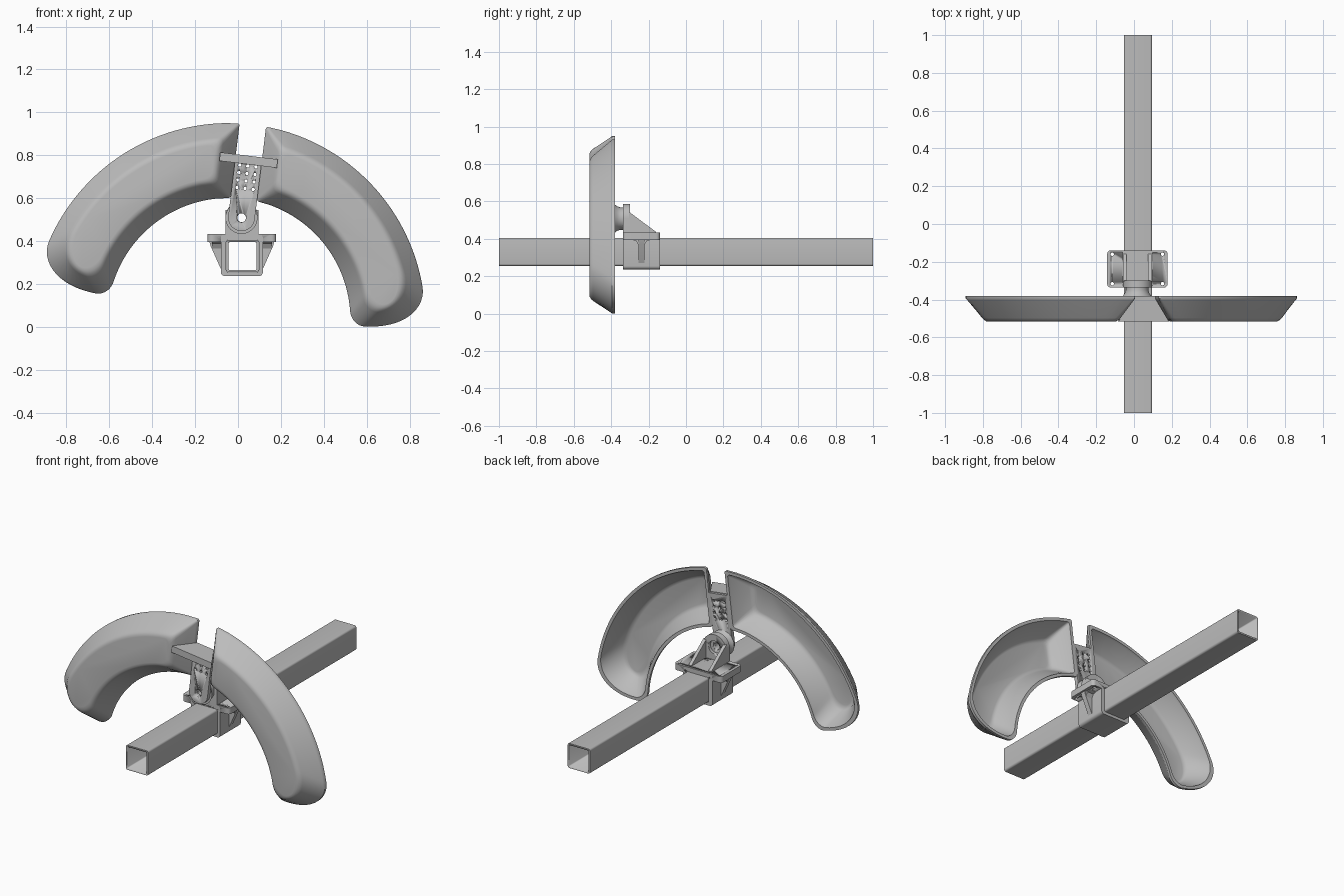
import bpy, bmesh, math
from mathutils import Matrix, Vector

if "Cube" in bpy.data.objects:
    bpy.data.objects.remove(bpy.data.objects["Cube"])

grey = bpy.data.materials.new("grey plastic")
grey.diffuse_color = (0.5, 0.5, 0.5, 1)
grey.use_nodes = True
grey.node_tree.nodes["Principled BSDF"].inputs["Base Color"].default_value = grey.diffuse_color

# Frame of the tilted guard: origin at the wheel centre
TILT = Matrix.Translation((-0.042, 0, 0.035)) @ Matrix.Rotation(math.radians(7), 4, 'Y')
CX, CZ = 0.018, 0.33           # tube centre
PIVOT = 0.477                  # pivot height in the tilted frame


def finish(name, bm, matrix=None, angle=30):
    bmesh.ops.recalc_face_normals(bm, faces=bm.faces)
    me = bpy.data.meshes.new(name)
    bm.to_mesh(me)
    bm.free()
    me.materials.append(grey)
    ob = bpy.data.objects.new(name, me)
    bpy.context.collection.objects.link(ob)
    if matrix:
        ob.matrix_world = matrix
    bpy.ops.object.select_all(action='DESELECT')
    ob.select_set(True)
    bpy.context.view_layer.objects.active = ob
    bpy.ops.object.shade_smooth_by_angle(angle=math.radians(angle))
    return ob


def add_prism(bm, pts, lo, hi, axis):
    def place(p, t):
        return {'X': (t, *p), 'Y': (p[0], t, p[1]), 'Z': (*p, t)}[axis]
    rings = [[bm.verts.new(place(p, t)) for p in pts] for t in (lo, hi)]
    n = len(pts)
    for i in range(n):
        j = (i + 1) % n
        bm.faces.new((rings[0][i], rings[0][j], rings[1][j], rings[1][i]))
    bm.faces.new(rings[0])
    bm.faces.new(rings[1])


def prism(name, pts, lo, hi, axis, matrix=None):
    bm = bmesh.new()
    add_prism(bm, pts, lo, hi, axis)
    return finish(name, bm, matrix)


def round_rect(cx, cy, hx, hy, r, n=5):
    pts = []
    for k, (sx, sy) in enumerate(((1, 1), (-1, 1), (-1, -1), (1, -1))):
        for i in range(n + 1):
            a = math.pi / 2 * (k + i / n)
            pts.append((cx + sx * (hx - r) + r * math.cos(a),
                        cy + sy * (hy - r) + r * math.sin(a)))
    return pts


def circle(cx, cy, r, n=24):
    return [(cx + r * math.cos(2 * math.pi * i / n), cy + r * math.sin(2 * math.pi * i / n))
            for i in range(n)]


def cut(ob, shapes, matrix=None):
    bm = bmesh.new()
    for s in shapes:
        add_prism(bm, *s)
    cutter = finish("cutter", bm, matrix)
    mod = ob.modifiers.new("cut", 'BOOLEAN')
    mod.operation, mod.solver, mod.object = 'DIFFERENCE', 'EXACT', cutter
    bpy.context.view_layer.objects.active = ob
    bpy.ops.object.modifier_move_to_index(modifier="cut", index=0)
    bpy.ops.object.modifier_apply(modifier="cut")
    bpy.data.objects.remove(cutter)


# Outline of one fender, inset by d (right-hand side of the tilted frame)
R_OUT, R_IN, GAP = 0.915, 0.566, 0.062


def outline(d):
    ro, ri, g = R_OUT - d, R_IN + d, GAP + d
    apex, end = 0.632 + d, math.radians(86) - d / 0.66
    def polar(r, a):
        return Vector((r * math.sin(a), r * math.cos(a)))
    def corner(p, a, b):
        rho = 0.012 + 0.3 * d
        a, b = p + (a - p).normalized() * rho, p + (b - p).normalized() * rho
        return [a.lerp(p, t).lerp(p.lerp(b, t), t) for t in (0, .25, .5, .75, 1)]
    fo, fi = math.radians(12.5), math.radians(7)
    co, ci = polar(ro, math.asin(g / ro)), polar(ri, math.asin(g / ri))
    pts = corner(co, ci, polar(ro, math.asin(g / ro) + .1))
    a0 = math.asin(g / ro) + 0.08
    pts += [polar(ro, a0 + (end - fo - a0) * i / 32) for i in range(32)]
    for i in range(14):
        t = math.pi / 2 * i / 14
        pts.append(polar(apex + (ro - apex) * math.cos(t), end - fo + fo * math.sin(t)))
    for i in range(10):
        t = math.pi / 2 * i / 10
        pts.append(polar(apex - (apex - ri) * math.sin(t), end - fi + fi * math.cos(t)))
    a1 = math.asin(g / ri) + 0.11
    pts += [polar(ri, end - fi + (a1 - end + fi) * i / 30) for i in range(31)]
    pts += corner(ci, polar(ri, math.asin(g / ri) + .1), co)
    return pts


# Hollow fender shells: outside from front face to rim, then back down inside
SECTION = [(0.098, -0.517), (0.086, -0.515), (0.075, -0.508), (0.066, -0.497), (0.006, -0.403),
           (0.0, -0.395), (0.0, -0.38), (0.018, -0.38), (0.022, -0.395), (0.078, -0.485),
           (0.088, -0.495), (0.102, -0.499)]
for side, label in ((1, "right_fender"), (-1, "left_fender")):
    bm = bmesh.new()
    rings = [[bm.verts.new((side * p.x, y, p.y)) for p in outline(d)] for d, y in SECTION]
    for a, b in zip(rings, rings[1:]):
        for i in range(len(a)):
            j = (i + 1) % len(a)
            bm.faces.new((a[i], a[j], b[j], b[i]))
    bm.faces.new(rings[0])
    bm.faces.new(rings[-1])
    finish(label, bm, TILT, 40)

# Strap with round lower end, screw holes and pivot hole
low = [(GAP * math.cos(a), PIVOT + GAP * math.sin(a))
       for a in (math.pi + math.pi * i / 20 for i in range(21))]
strap = prism("strap", low + [(GAP, 0.765), (-GAP, 0.765)], -0.405, -0.38, 'Y', TILT)
holes = [(circle(x, z, 0.008, 12), -0.45, -0.35, 'Y')
         for x in (-0.038, 0, 0.038) for z in (0.615, 0.65, 0.685, 0.72)]
holes.append((circle(0, PIVOT, 0.021), -0.45, -0.35, 'Y'))
cut(strap, holes, TILT)

# Shelf bridging the two fenders
prism("shelf", [(-GAP, -0.395), (GAP, -0.395), (0.135, -0.517), (-0.135, -0.517)],
      0.728, 0.768, 'Z', TILT)

# Tapered pivot boss, a turned ring
bm = bmesh.new()
prof = [(0.021, -0.38), (0.075, -0.38), (0.066, -0.368), (0.06, -0.352), (0.06, -0.337), (0.021, -0.337)]
loops = [[bm.verts.new((x, y, z)) for x, z in circle(0, PIVOT, r, 32)] for r, y in prof]
for a, b in zip(loops, loops[1:] + loops[:1]):
    for i in range(32):
        j = (i + 1) % 32
        bm.faces.new((a[i], a[j], b[j], b[i]))
finish("pivot_boss", bm, TILT)

# Square tube along the whole length
tube = prism("square_tube", round_rect(CX + .003, CZ, 0.075, 0.075, 0.012), -1, 1, 'Y')
cut(tube, [(round_rect(CX + .003, CZ, 0.065, 0.065, 0.006), -1.1, 1.1, 'Y')])

# Clamp body and top plate wrapped around the tube
Y0, Y1 = -0.337, -0.139
bore = (round_rect(CX + .003, CZ, 0.076, 0.076, 0.012), -0.5, 0, 'Y')
body = prism("clamp_body", round_rect(CX, 0.335, 0.098, 0.098, 0.018), Y0, Y1, 'Y')
cut(body, [bore])
plate = prism("clamp_plate", round_rect(CX, (Y0 + Y1) / 2, 0.16, 0.099, 0.02), 0.395, 0.433, 'Z')
cut(plate, [bore] + [(circle(CX + sx * 0.133, -0.238 + sy * 0.078, 0.009, 16), 0.3, 0.5, 'Z')
                     for sx in (-1, 1) for sy in (-1, 1)])

# Triangular side ribs with a flared head under the plate
for s, label in ((-1, "left"), (1, "right")):
    prism(label + "_rib", [(CX + s * 0.09, 0.40), (CX + s * 0.152, 0.40), (CX + s * 0.145, 0.375),
                           (CX + s * 0.098, 0.27), (CX + s * 0.09, 0.27)], -0.253, -0.223, 'Y')
    prism(label + "_rib_head", [(-0.29, 0.396), (-0.186, 0.396), (-0.21, 0.388), (-0.223, 0.365),
                                (-0.253, 0.365), (-0.266, 0.388)],
          *sorted((CX + s * 0.09, CX + s * 0.14)), 'X')

# Upright ear with pivot hole and counterbore
arc = [(CX + 0.077 * math.cos(math.pi * i / 24), 0.51 + 0.077 * math.sin(math.pi * i / 24))
       for i in range(25)]
ear = prism("pivot_ear", arc + [(CX - 0.077, 0.42), (CX + 0.077, 0.42)], Y0, -0.30, 'Y')
cut(ear, [(circle(CX, 0.509, 0.021), -0.4, -0.25, 'Y')])
cut(ear, [(circle(CX, 0.509, 0.04), -0.318, -0.25, 'Y')])

# Sloping gussets behind the ear
for s, label in ((-1, "left"), (1, "right")):
    prism(label + "_gusset", [(-0.305, 0.425), (-0.305, 0.545), (-0.16, 0.437), (-0.16, 0.425)],
          *sorted((CX + s * 0.077, CX + s * 0.057)), 'X')
